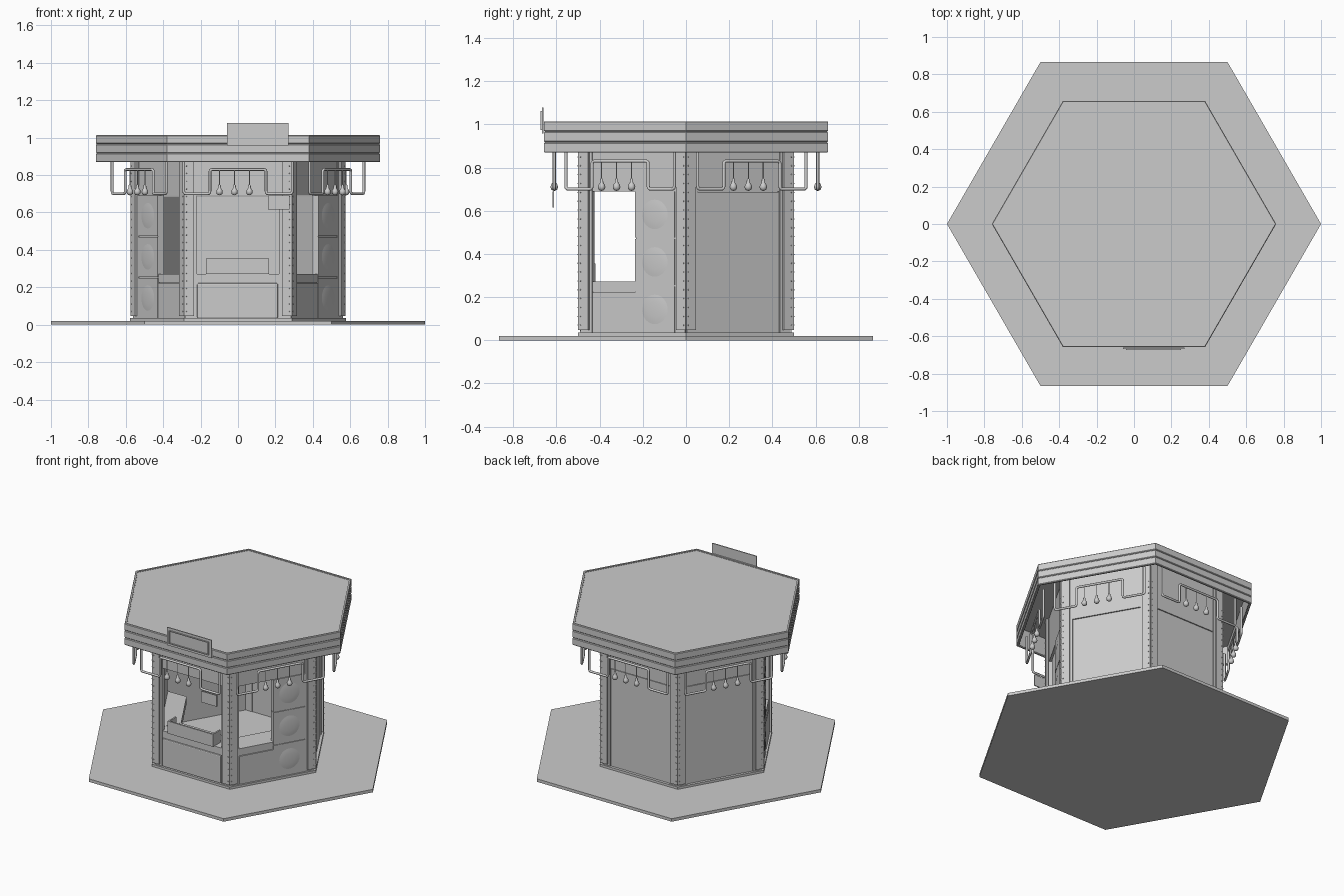
import bpy, bmesh, math
from mathutils import Vector, Matrix

if "Cube" in bpy.data.objects:
    bpy.data.objects.remove(bpy.data.objects["Cube"])

R3 = math.sqrt(3)
ALL, FRONT, BACK = range(6), (0, 1, 5), (2, 3, 4)


# Everything is drawn on the front face (x along it, -y outwards); side k turns it by 60 degrees
def place(mesh, name, k=0):
    ob = bpy.data.objects.new(f"{name}_{k}", mesh)
    ob.rotation_euler.z = math.radians(60 * k)
    bpy.context.collection.objects.link(ob)
    return ob


def finish(bm, name):
    bmesh.ops.recalc_face_normals(bm, faces=bm.faces)
    mesh = bpy.data.meshes.new(name)
    bm.to_mesh(mesh)
    bm.free()
    return mesh


def add_box(bm, s0, s1, d0, d1, z0, z1):
    m = Matrix.Translation(((s0 + s1) / 2, -(d0 + d1) / 2, (z0 + z1) / 2))
    m = m @ Matrix.Diagonal((abs(s1 - s0), d1 - d0, z1 - z0, 1))
    bmesh.ops.create_cube(bm, size=1, matrix=m)


def boxes(name, dims, sides=(0,)):
    bm = bmesh.new()
    for d in dims:
        add_box(bm, *d)
    mesh = finish(bm, name)
    return [place(mesh, name, k) for k in sides]


def prism(name, pts, z0, z1, sides=(0,)):
    bm = bmesh.new()
    f = bm.faces.new([bm.verts.new((x, y, z0)) for x, y in pts])
    top = bmesh.ops.extrude_face_region(bm, geom=[f])["geom"]
    bmesh.ops.translate(bm, vec=(0, 0, z1 - z0),
                        verts=[v for v in top if isinstance(v, bmesh.types.BMVert)])
    mesh = finish(bm, name)
    return [place(mesh, name, k) for k in sides]


def hexagon(r):
    return [(r * math.cos(math.pi / 3 * i), r * math.sin(math.pi / 3 * i)) for i in range(6)]


def hex_ring(name, section):
    # sweep a closed (radius, z) section round the hexagon
    bm = bmesh.new()
    loops = [[bm.verts.new((r * c, r * s, z)) for r, z in section] for c, s in hexagon(1)]
    n = len(section)
    for i in range(6):
        a, b = loops[i], loops[(i + 1) % 6]
        for j in range(n):
            bm.faces.new((a[j], b[j], b[(j + 1) % n], a[(j + 1) % n]))
    place(finish(bm, name), name)


def tube(name, pts, radius, fillet):
    path = [Vector(pts[0])]
    for p, q, r in zip(pts, pts[1:], pts[2:]):
        p, q, r = Vector(p), Vector(q), Vector(r)
        a, b = q + (p - q).normalized() * fillet, q + (r - q).normalized() * fillet
        path += [a.lerp(q, t).lerp(q.lerp(b, t), t) for t in (0, .33, .67, 1)]
    path.append(Vector(pts[-1]))
    cu = bpy.data.curves.new(name, 'CURVE')
    cu.dimensions = '3D'
    cu.bevel_depth, cu.bevel_resolution, cu.use_fill_caps = radius, 2, True
    sp = cu.splines.new('POLY')
    sp.points.add(len(path) - 1)
    for pt, co in zip(sp.points, path):
        pt.co = (*co, 1)
    tmp = bpy.data.objects.new(name, cu)
    bpy.context.collection.objects.link(tmp)
    bpy.context.view_layer.update()
    mesh = bpy.data.meshes.new_from_object(tmp.evaluated_get(bpy.context.evaluated_depsgraph_get()))
    bpy.data.objects.remove(tmp)
    mesh.shade_smooth()
    return mesh


# Ground slab and plinth
prism("base_slab", hexagon(1), 0, .02)
prism("plinth", hexagon(.577), .02, .035)

# Roof: deck, hollow fascia with three planks
prism("roof_deck", hexagon(.75), .995, 1.008)
hex_ring("fascia_backing", [(.753, .874), (.753, 1.01), (.742, 1.01), (.742, .874)])
for i in range(3):
    a = .869 + i * .049
    b = a + .047
    hex_ring(f"fascia_plank_{i}", [(.756, a), (.76, a + .004), (.76, b - .004),
                                   (.756, b), (.745, b), (.745, a)])

# Corner posts: frame behind, proud strips in front, header above
boxes("post_frame", [(m * .22, m * .277, .465, .488, .03, 1) for m in (-1, 1)], ALL)
boxes("post_strip", [(m * .235, m * .286, .475, .5, .047, .995) for m in (-1, 1)], ALL)
boxes("header", [(-.225, .225, .468, .484, .69, 1)], ALL)

# Rivets along the post strips
bm = bmesh.new()
for m in (-1, 1):
    for i in range(20):
        mat = Matrix.Translation((m * .276, -.5, .07 + i * .041)) @ Matrix.Rotation(math.pi / 2, 4, 'X')
        bmesh.ops.create_cone(bm, cap_ends=True, segments=6, radius1=.004, radius2=.002,
                              depth=.006, matrix=mat)
rivets = finish(bm, "rivets")
for k in ALL:
    place(rivets, "rivets", k)

# Closed rear walls
boxes("rear_panel", [(-.222, .222, .468, .482, .03, .686)], BACK)

# Counter: top on the three open sides, panels below
h = .485 / R3 - .002
prism("counter_top", [(-h, -.485), (h, -.485), (.33 / R3, -.33), (-.33 / R3, -.33)], .225, .272, FRONT)
boxes("counter_backing", [(-.225, .225, .465, .48, .03, .23)], FRONT)
for ob in boxes("counter_panel", [(-.218, .213, .475, .49, .035, .222)]):
    bv = ob.modifiers.new("soft", 'BEVEL')
    bv.width, bv.segments = .006, 2

# Tray on the front counter
boxes("tray", [(-.172, .165, .49, .5, .272, .355), (-.172, -.162, .42, .49, .272, .355),
               (.155, .165, .42, .49, .272, .355), (-.162, .155, .42, .49, .272, .28)])


# Side openings: door-like stack of three units with a shallow round boss
def cap(bm, s, d, z, r, rise):
    rings = []
    for t in (1, .8, .5):
        rings.append([bm.verts.new((s + r * t * math.cos(i * math.pi / 12), -d - rise * (1 - t * t),
                                    z + r * t * math.sin(i * math.pi / 12))) for i in range(24)])
    for a, b in zip(rings, rings[1:]):
        for i in range(24):
            bm.faces.new((a[i], a[(i + 1) % 24], b[(i + 1) % 24], b[i]))
    bm.faces.new(rings[-1])


for k, m in ((1, 1), (5, -1)):
    boxes("side_counter_panel", [(-m * .218, m * .01, .475, .488, .035, .222)], (k,))
    boxes("stack_unit", [(m * .01, m * .222, .45, .49, .035 + i * .22, .25 + i * .22)
                         for i in range(3)], (k,))
    boxes("stack_core", [(m * .013, m * .222, .45, .485, .035, .69)], (k,))
    bm = bmesh.new()
    for i in range(3):
        cap(bm, m * .116, .4898, .143 + i * .22, .07, .005)
    boss = finish(bm, "round_boss")
    boss.shade_smooth()
    place(boss, "round_boss", k)

# Light rails with three hanging bulbs on every side
D = .61
rail = tube("light_rail", [(-.29, -D, .89), (-.29, -D, .70), (-.15, -D, .70), (-.15, -D, .83),
                           (.15, -D, .83), (.15, -D, .70), (.29, -D, .70), (.29, -D, .89)], .0075, .014)
bm = bmesh.new()
profile = [(.001, .83), (.0025, .829), (.0025, .75), (.007, .745), (.008, .73),
           (.015, .72), (.0175, .71), (.015, .70), (.008, .694), (.001, .692)]
for s in (-.099, -.019, .061):
    rows = [[bm.verts.new((s + r * math.cos(i * math.pi / 6), -D + r * math.sin(i * math.pi / 6), z))
             for i in range(12)] for r, z in profile]
    for a, b in zip(rows, rows[1:]):
        for i in range(12):
            bm.faces.new((a[i], a[(i + 1) % 12], b[(i + 1) % 12], b[i]))
    bm.faces.new(rows[0])
    bm.faces.new(rows[-1])
bulbs = finish(bm, "bulbs")
bulbs.shade_smooth()
for k in ALL:
    place(rail, "light_rail", k)
    place(bulbs, "hanging_bulbs", k)

# Small hanging board and the framed roof sign
boxes("hanging_board", [(.16, .275, .612, .618, .615, .69),
                        (.18, .183, .611, .614, .69, .70), (.25, .253, .611, .614, .69, .70)])
boxes("roof_sign", [(-.06, .27, .66, .667, .958, 1.078)])
boxes("roof_sign_frame", [(-.042, .252, .667, .674, .974, .979), (-.042, .252, .667, .674, 1.057, 1.062),
                          (-.042, -.037, .667, .674, .979, 1.057), (.247, .252, .667, .674, .979, 1.057)])
